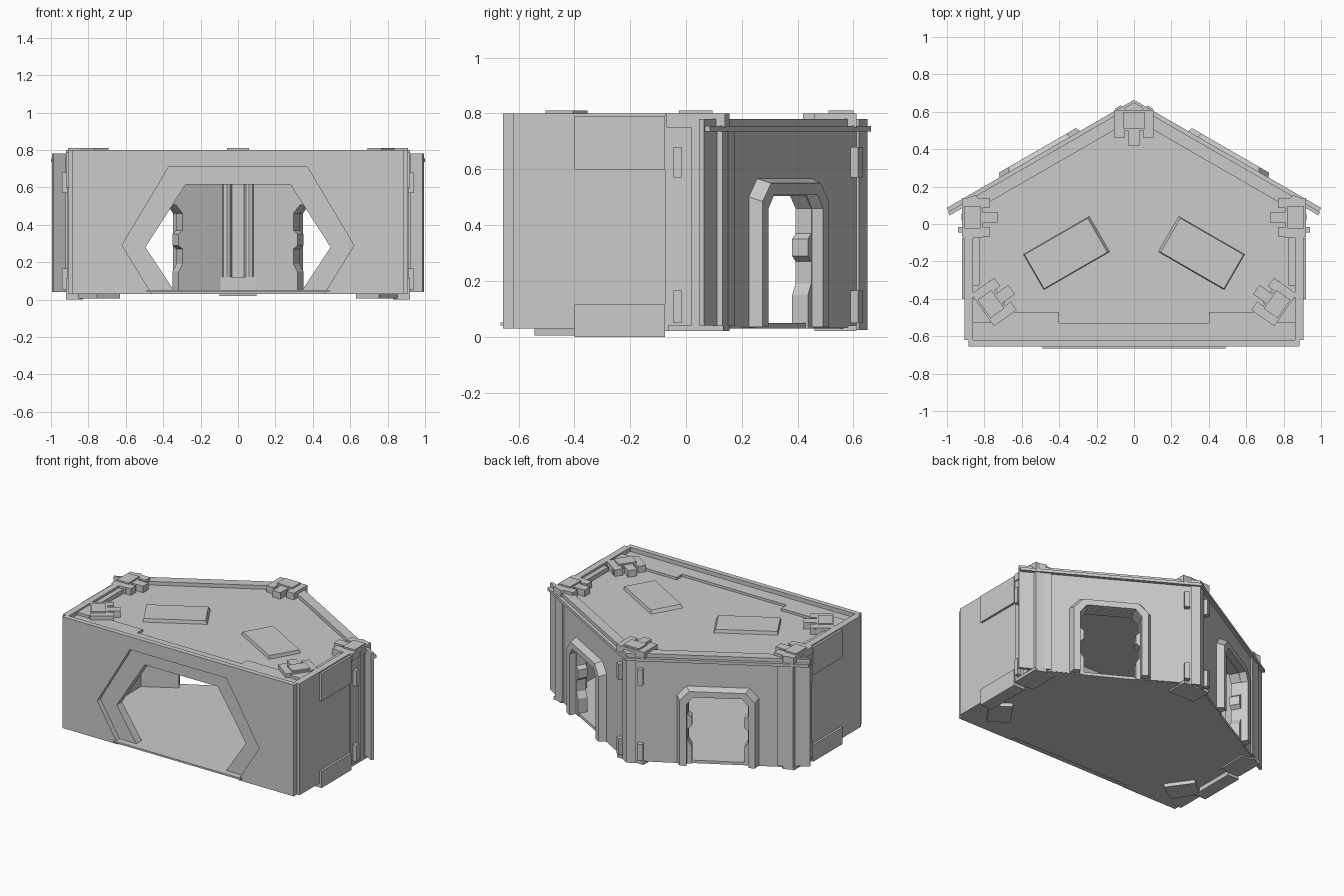
import bpy, bmesh
from math import radians, cos, sin
from mathutils import Matrix, Vector

if "Cube" in bpy.data.objects:
    bpy.data.objects.remove(bpy.data.objects["Cube"])


def frame(origin, u, v, w):
    m = Matrix((u, v, w)).transposed().to_4x4()
    m.translation = Vector(origin)
    return m


PLAN = Matrix.Identity(4)
FRONT = frame((0, 0, 0), (1, 0, 0), (0, 0, 1), (0, -1, 0))
C, S = cos(radians(30)), sin(radians(30))
BACK = frame((0, .65, 0), (C, -S, 0), (0, 0, 1), (S, C, 0))   # u from apex, w outward
MIRROR = Matrix.Scale(-1, 4, (1, 0, 0))


def slab(name, pts, lo, hi, m=PLAN, both=False, taper=None):
    """Extrude a profile from lo to hi; taper gives another outline for hi."""
    for side in ((m, MIRROR @ m) if both else (m,)):
        bm = bmesh.new()
        a = [bm.verts.new((u, v, lo)) for u, v in pts]
        b = [bm.verts.new((u, v, hi)) for u, v in (taper or pts)]
        bm.faces.new(a)
        bm.faces.new(b)
        for i in range(len(a)):
            j = (i + 1) % len(a)
            bm.faces.new((a[i], a[j], b[j], b[i]))
        bm.transform(side)
        bmesh.ops.recalc_face_normals(bm, faces=bm.faces)
        me = bpy.data.meshes.new(name)
        bm.to_mesh(me)
        bm.free()
        bpy.context.collection.objects.link(bpy.data.objects.new(name, me))


def rect(u0, u1, v0, v1):
    return [(u0, v0), (u1, v0), (u1, v1), (u0, v1)]


def sym(half, c=0):
    """Mirror a half outline, listed bottom to top, about u = c."""
    return [(c - u, v) for u, v in half] + [(c + u, v) for u, v in reversed(half)]


def arch(u0, u1, z0, z1, hole):
    """Wall outline with an opening that reaches its lower edge."""
    return [(u0, z0)] + hole + [(u1, z0), (u1, z1), (u0, z1)]


# Floor, roof and sill
plan = [(-.88, -.62), (.88, -.62), (.88, .13), (0, .62), (-.88, .13)]
slab("floor", plan, .03, .05)
slab("roof", plan, .715, .755)
slab("front_sill", rect(-.49, .49, -.665, -.56), .04, .052)

# Front wall: outer skin with a larger hexagon, recessed frame with a smaller one
outer_hex = sym([(.46, .03), (.62, .29), (.37, .71)])
inner_hex = sym([(.33, .03), (.495, .28), (.28, .615)])
slab("front_wall", arch(-.885, .885, .03, .80, outer_hex), .62, .655, FRONT)
slab("front_opening_frame", arch(-.87, .87, .03, .755, inner_hex), .56, .62, FRONT)
slab("roof_front_beam", [(-.87, -.62), (.87, -.62), (.87, -.47), (.4, -.47), (.4, -.53),
                         (-.4, -.53), (-.4, -.47), (-.87, -.47)], .745, .772)

# Side walls, their raised blocks, corner pillars and hinges
slab("side_wall", rect(.86, .905, -.62, -.07), .03, .80, both=True)
slab("side_upper_block", rect(.90, .92, -.4, -.075), .60, .79, both=True)
slab("side_lower_block", rect(.83, .92, -.4, -.075), 0, .05, both=True)
slab("side_lower_plate", rect(.90, .92, -.4, -.075), .04, .115, both=True)
slab("side_pillar", [(.81, -.075), (.912, -.075), (.912, .13), (.85, .155), (.81, .12)],
     .02, .80, both=True)
slab("pillar_rib", rect(.905, .922, .02, .055), .04, .78, both=True)
slab("roof_side_beam", rect(.825, .87, -.33, -.07), .745, .785, both=True)
for z0, z1 in ((.05, .165), (.57, .68)):
    slab("side_hinge", rect(.905, .94, -.045, -.015), z0, z1, both=True)
    slab("back_hinge", rect(.07, .105, z0, z1), -.02, .022, BACK, both=True)

# Angled back walls with notched doorways
DOOR = .575
jamb = [(.165, .03), (.165, .15), (.19, .19), (.19, .27), (.165, .29),
        (.165, .35), (.19, .37), (.19, .46), (.15, .505)]
door = sym(jamb, DOOR)
slab("back_wall", arch(0, 1.04, .035, .78, door), -.075, -.01, BACK, both=True)
slab("back_wall_wing", rect(1.0, 1.155, .04, .78), -.03, -.01, BACK, both=True)
slab("back_trim", rect(-.006, 1.148, .735, .755), -.02, .012, BACK, both=True)
slab("apex_strip", rect(0, .06, .025, .78), -.02, .0, BACK, both=True)
slab("end_strip", rect(.95, 1.0, .04, .735), -.02, .0, BACK, both=True)


def door_ring(a, top):
    hole = sym([(.195, .035), (.195, .46), (.155, .51)], DOOR)
    return ([(DOOR - a, .035)] + hole + [(DOOR + a, .035), (DOOR + a, top - .065),
            (DOOR + a - .06, top), (DOOR - a + .06, top), (DOOR - a, top - .065)])


slab("door_frame", door_ring(.262, .57), -.02, .036, BACK, both=True,
     taper=door_ring(.238, .55))

# Inner apex column and its two upright pipes
slab("apex_column", [(-.1, .54), (.1, .54), (.03, .61), (-.03, .61)], .05, .72)
slab("apex_column_foot", rect(-.1, .1, .51, .56), .05, .12)
for x in (-.06, .06):
    bpy.ops.mesh.primitive_cylinder_add(vertices=10, radius=.028, depth=.6,
                                        location=(x, .53, .42))
    bpy.context.object.name = "column_pipe"
    bpy.ops.object.shade_smooth_by_angle()

# Comb-shaped clips locking the corners, above and below
comb = [(-.105, 0), (.105, 0), (.105, -.15), (.05, -.15), (.05, -.11), (.03, -.11),
        (.03, -.19), (-.03, -.19), (-.03, -.11), (-.05, -.11), (-.05, -.15), (-.105, -.15)]


def place(x, y, deg):
    return Matrix.Translation((x, y, 0)) @ Matrix.Rotation(radians(deg), 4, 'Z')


for x, y, deg, both, low in ((0, .61, 0, False, .02), (.92, .035, -90, True, .02),
                             (.81, -.46, -125, True, .005)):
    slab("top_clip", comb, .75, .80, place(x, y, deg), both)
    slab("top_clip_cap", rect(-.06, .06, -.1, -.01), .79, .81, place(x, y, deg), both)
    slab("bottom_clip", rect(-.1, .1, -.15, 0), low, .04, place(x, y, deg), both)
slab("front_corner_plate", [(.87, -.41), (.77, -.3), (.69, -.42), (.77, -.53), (.86, -.53)],
     .75, .79, both=True)

# Slanted roof plates with bevelled edges
plate = rect(-.205, .205, -.11, .11)
slab("roof_plate", plate, .75, .778, place(.36, -.155, -30), True,
     taper=rect(-.19, .2, -.105, .105))
